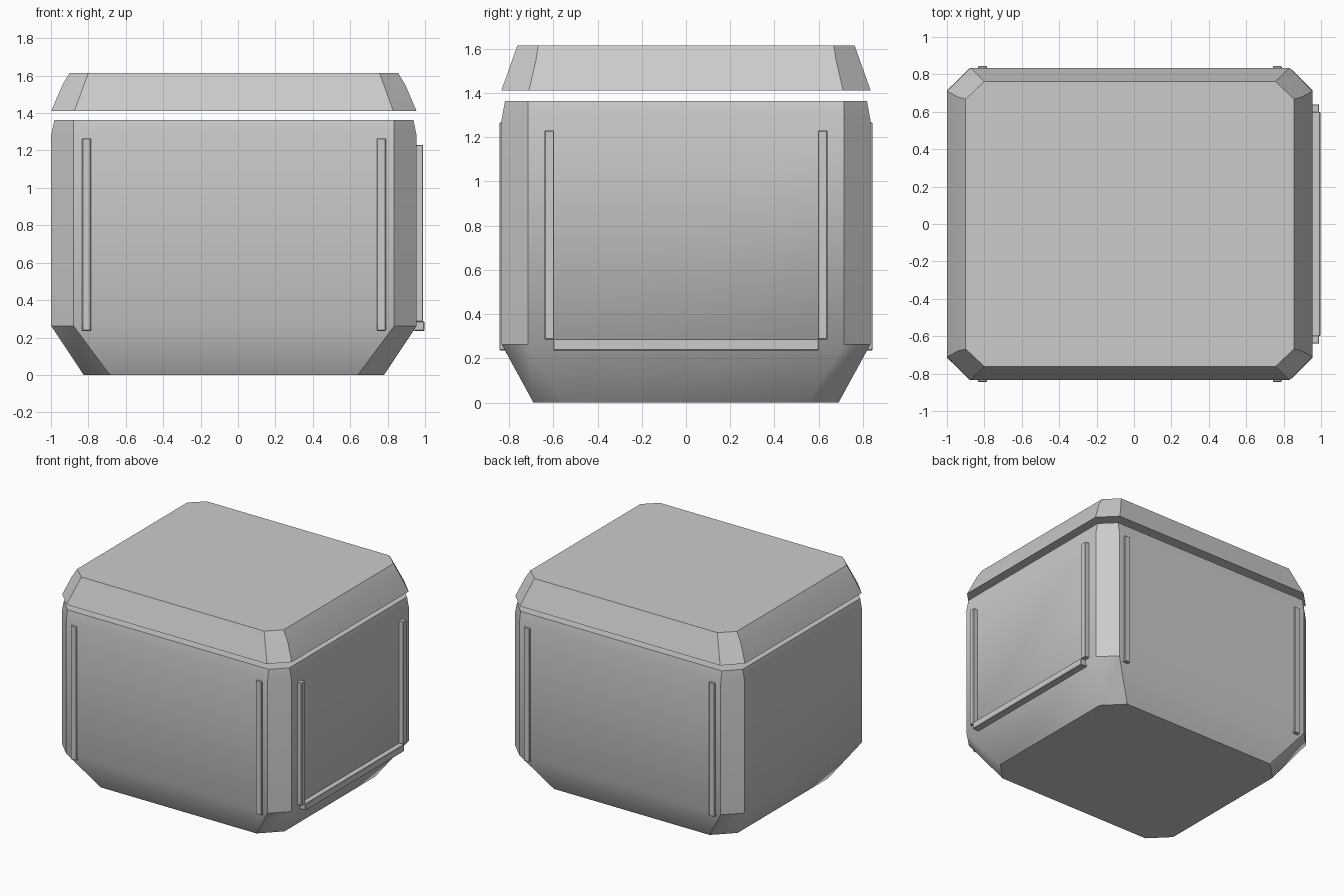
import bpy
import bmesh
import math

cube = bpy.data.objects.get("Cube")
if cube:
    bpy.data.objects.remove(cube, do_unlink=True)

grey = bpy.data.materials.new("plain grey")
grey.use_nodes = True
grey.diffuse_color = (0.6, 0.6, 0.6, 1)
grey.node_tree.nodes["Principled BSDF"].inputs["Base Color"].default_value = (0.6, 0.6, 0.6, 1)

CENTRE_X = -0.022


def finish(name, bm):
    bmesh.ops.recalc_face_normals(bm, faces=bm.faces)
    mesh = bpy.data.meshes.new(name)
    bm.to_mesh(mesh)
    bm.free()
    mesh.materials.append(grey)
    obj = bpy.data.objects.new(name, mesh)
    bpy.context.collection.objects.link(obj)
    return obj


def octagon_loft(name, levels):
    """Stack of corner-cut rectangles: (z, half x, half y, flat half x, flat half y)."""
    bm = bmesh.new()
    rings = []
    for z, hx, hy, fx, fy in levels:
        outline = [(hx, -fy), (hx, fy), (fx, hy), (-fx, hy),
                   (-hx, fy), (-hx, -fy), (-fx, -hy), (fx, -hy)]
        rings.append([bm.verts.new((x + CENTRE_X, y, z)) for x, y in outline])
    for low, high in zip(rings, rings[1:]):
        for i in range(8):
            j = (i + 1) % 8
            bm.faces.new((low[i], low[j], high[j], high[i]))
    bm.faces.new(rings[0])
    bm.faces.new(rings[-1])
    obj = finish(name, bm)
    bpy.ops.object.select_all(action="DESELECT")
    obj.select_set(True)
    bpy.context.view_layer.objects.active = obj
    bpy.ops.object.shade_smooth_by_angle(angle=math.radians(37))
    return obj


def bar(name, low, high):
    """Box between two corners with slightly softened edges."""
    bm = bmesh.new()
    bmesh.ops.create_cube(bm, size=1)
    for v in bm.verts:
        v.co = [(a + b) / 2 + c * (b - a) for a, b, c in zip(low, high, v.co)]
    bmesh.ops.bevel(bm, geom=bm.edges[:], offset=0.004, segments=1, affect="EDGES")
    return finish(name, bm)


# Main box with tapered foot and slightly drawn-in rim
octagon_loft("body", [
    (0.0, 0.803, 0.69, 0.663, 0.55),
    (0.262, 0.977, 0.833, 0.857, 0.715),
    (1.28, 0.977, 0.833, 0.857, 0.715),
    (1.363, 0.96, 0.818, 0.857, 0.715),
])

# Floating lid
octagon_loft("lid", [
    (1.41, 0.977, 0.835, 0.853, 0.71),
    (1.55, 0.917, 0.785, 0.802, 0.678),
    (1.615, 0.878, 0.762, 0.778, 0.668),
])

# Upright rails on front and back
for face, sign in (("front", -1), ("back", 1)):
    y0, y1 = sorted((sign * 0.81, sign * 0.844))
    for side, x in (("right", -0.81), ("left", 0.766)):
        bar(f"{face}_{side}_rail", (x - 0.024, y0, 0.235), (x + 0.024, y1, 1.265))

# Door frame on the left side: two uprights and a sill
for end, y in (("front", -0.618), ("back", 0.618)):
    bar(f"door_{end}_rail", (0.94, y - 0.022, 0.285), (0.99, y + 0.022, 1.23))
bar("door_sill", (0.94, -0.6, 0.235), (0.996, 0.6, 0.288))
